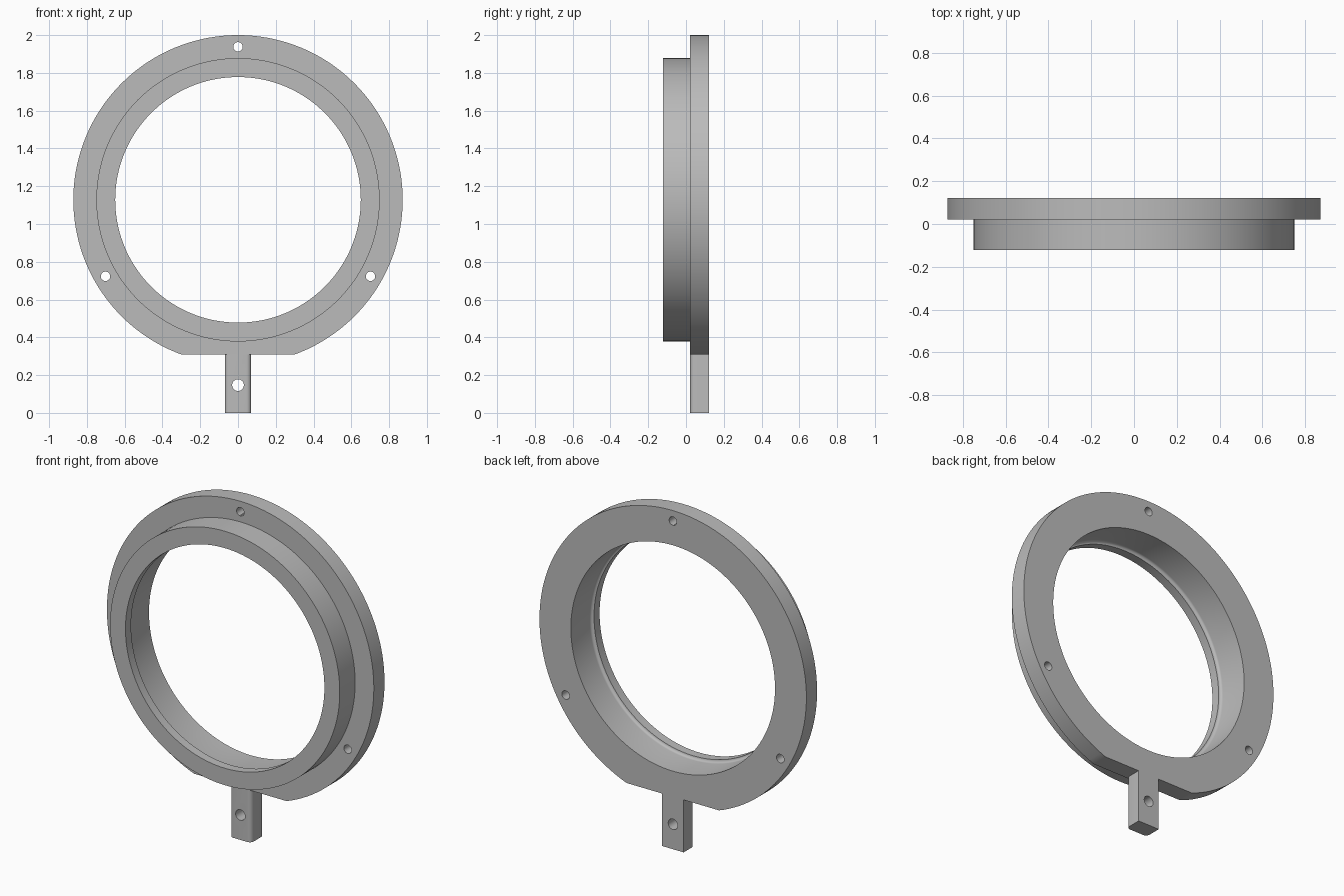
import bpy, bmesh
from math import sin, cos, pi, radians
from mathutils import Matrix, Vector

cube = bpy.data.objects.get("Cube")
if cube:
    bpy.data.objects.remove(cube, do_unlink=True)

CENTRE = 1.128                         # height of the ring axis
FRONT, STEP, BACK = -0.122, 0.022, 0.122
FLAT = 0.31                            # flat underside of the flange

grey = bpy.data.materials.new("plain grey")
grey.use_nodes = True
grey.diffuse_color = (0.5, 0.5, 0.5, 1)
grey.node_tree.nodes["Principled BSDF"].inputs["Base Color"].default_value = (0.5, 0.5, 0.5, 1)


def make_object(name, bm):
    bmesh.ops.recalc_face_normals(bm, faces=bm.faces)
    mesh = bpy.data.meshes.new(name)
    bm.to_mesh(mesh)
    bm.free()
    mesh.materials.append(grey)
    ob = bpy.data.objects.new(name, mesh)
    bpy.context.collection.objects.link(ob)
    return ob


def select(ob):
    bpy.ops.object.select_all(action='DESELECT')
    ob.select_set(True)
    bpy.context.view_layer.objects.active = ob


def box(name, lo, hi):
    lo, hi = Vector(lo), Vector(hi)
    bm = bmesh.new()
    bmesh.ops.create_cube(bm, size=1, matrix=Matrix.Translation((lo + hi) / 2)
                          @ Matrix.Diagonal((*(hi - lo), 1)))
    return make_object(name, bm)


def drill(name, x, z, radius):
    bm = bmesh.new()
    bmesh.ops.create_cone(bm, cap_ends=True, segments=32, radius1=radius, radius2=radius,
                          depth=1, matrix=Matrix.Translation((x, 0, z)) @ Matrix.Rotation(pi / 2, 4, 'X'))
    return make_object(name, bm)


def cut(ob, cutter):
    cutter.hide_render = True
    mod = ob.modifiers.new("cut", 'BOOLEAN')
    mod.operation = 'DIFFERENCE'
    mod.solver = 'EXACT'
    mod.object = cutter
    select(ob)
    bpy.ops.object.modifier_apply(modifier=mod.name)
    bpy.data.objects.remove(cutter, do_unlink=True)


def lathe(name, profile, segments=144):
    bm = bmesh.new()
    rings = []
    for i in range(segments):
        a = 2 * pi * i / segments
        rings.append([bm.verts.new((r * sin(a), y, CENTRE + r * cos(a))) for r, y in profile])
    for i, ring in enumerate(rings):
        following = rings[(i + 1) % segments]
        for j in range(len(profile)):
            k = (j + 1) % len(profile)
            bm.faces.new((ring[j], ring[k], following[k], following[j]))
    return make_object(name, bm)


# Flanged ring: front collar, wider back flange, small filleted lip in the bore
bore, lip, lip_back = 0.667, 0.65, -0.07
fillet = bore - lip
profile = [(lip, FRONT), (0.75, FRONT), (0.75, STEP), (0.872, STEP), (0.872, BACK), (bore, BACK)]
for i in range(7):
    a = pi / 2 * i / 6
    profile.append((lip + fillet * cos(a), lip_back + fillet * (1 - sin(a))))
ring = lathe("flanged_ring", profile)

# Flat underside and three screw holes
cut(ring, box("flat_cutter", (-1, -1, -1), (1, 1, FLAT)))
for angle in (90, 210, 330):
    a = radians(angle)
    cut(ring, drill("screw_cutter", 0.81 * cos(a), CENTRE + 0.81 * sin(a), 0.025))

# Mounting stem with rounded front corners and a cross hole
stem = box("mounting_stem", (-0.07, STEP, 0), (0.07, BACK, FLAT))
bm = bmesh.new()
bm.from_mesh(stem.data)
corners = [e for e in bm.edges if all(v.co.y < STEP + 0.01 for v in e.verts)
           and abs(e.verts[0].co.z - e.verts[1].co.z) > 0.1]
bmesh.ops.bevel(bm, geom=corners, offset=0.025, segments=6, profile=0.5, affect='EDGES')
bm.to_mesh(stem.data)
bm.free()
cut(stem, drill("stem_cutter", 0, 0.147, 0.031))

for ob in (ring, stem):
    select(ob)
    bpy.ops.object.shade_smooth_by_angle(angle=radians(30))
